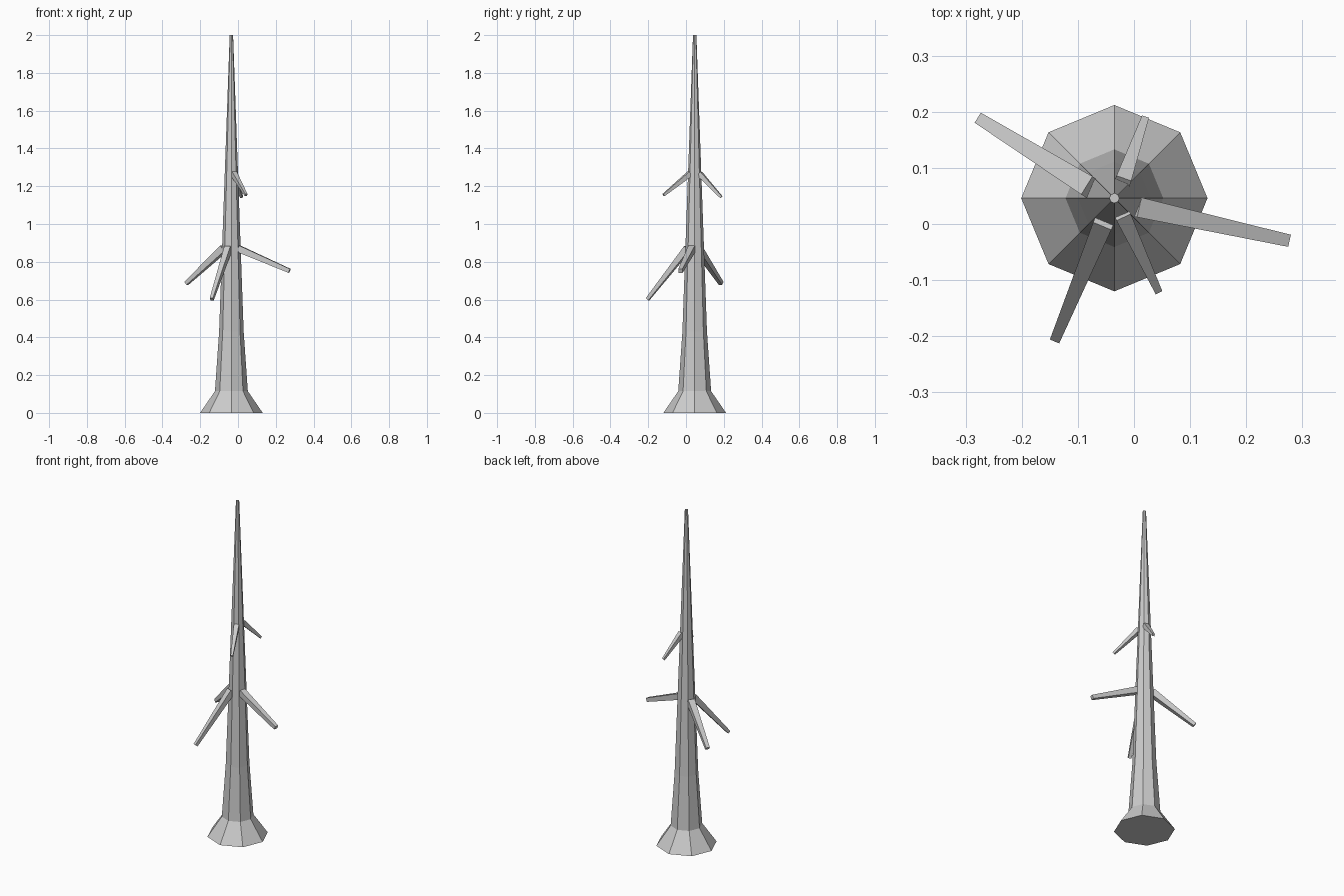
import bpy, bmesh, math
from mathutils import Vector

if "Cube" in bpy.data.objects:
    bpy.data.objects.remove(bpy.data.objects["Cube"])

CX, CY = -0.035, 0.046


def loft(name, rings):
    """Closed solid through a list of equal-length rings of points."""
    bm = bmesh.new()
    vs = [[bm.verts.new(p) for p in r] for r in rings]
    n = len(vs[0])
    for a, b in zip(vs, vs[1:]):
        for i in range(n):
            j = (i + 1) % n
            bm.faces.new((a[i], a[j], b[j], b[i]))
    bm.faces.new(vs[0][::-1])
    bm.faces.new(vs[-1])
    bmesh.ops.recalc_face_normals(bm, faces=bm.faces)
    me = bpy.data.meshes.new(name)
    bm.to_mesh(me)
    bm.free()
    ob = bpy.data.objects.new(name, me)
    bpy.context.collection.objects.link(ob)


def octagon(r, z):
    return [(CX + r * math.cos(i * math.pi / 4), CY + r * math.sin(i * math.pi / 4), z)
            for i in range(8)]


def branch(name, root, tip, w0, w1):
    root, tip = Vector(root), Vector(tip)
    d = (tip - root).normalized()
    side = d.cross(Vector((0, 0, 1))).normalized()
    up = side.cross(d)

    def square(c, w):
        return [c + (side * a + up * b) * w / 2
                for a, b in ((-1, -1), (1, -1), (1, 1), (-1, 1))]
    loft(name, [square(root - d * 0.006, w0), square(tip, w1)])


# Trunk with flared foot
loft("trunk", [octagon(r, z) for r, z in
               ((0.166, 0), (0.087, 0.115), (0.065, 0.43), (0.009, 2.0))])

# Lower whorl of drooping branches
branch("lower_branch_right", (0.008, 0.030, 0.867), (0.273, -0.029, 0.752), 0.036, 0.022)
branch("lower_branch_left", (-0.078, 0.065, 0.867), (-0.273, 0.186, 0.686), 0.038, 0.021)
branch("lower_branch_front", (-0.053, 0.005, 0.867), (-0.139, -0.203, 0.602), 0.035, 0.018)

# Upper pair of smaller branches
branch("upper_branch_back", (-0.020, 0.076, 1.262), (0.019, 0.187, 1.142), 0.028, 0.013)
branch("upper_branch_front", (-0.020, 0.015, 1.262), (0.043, -0.119, 1.153), 0.028, 0.013)
